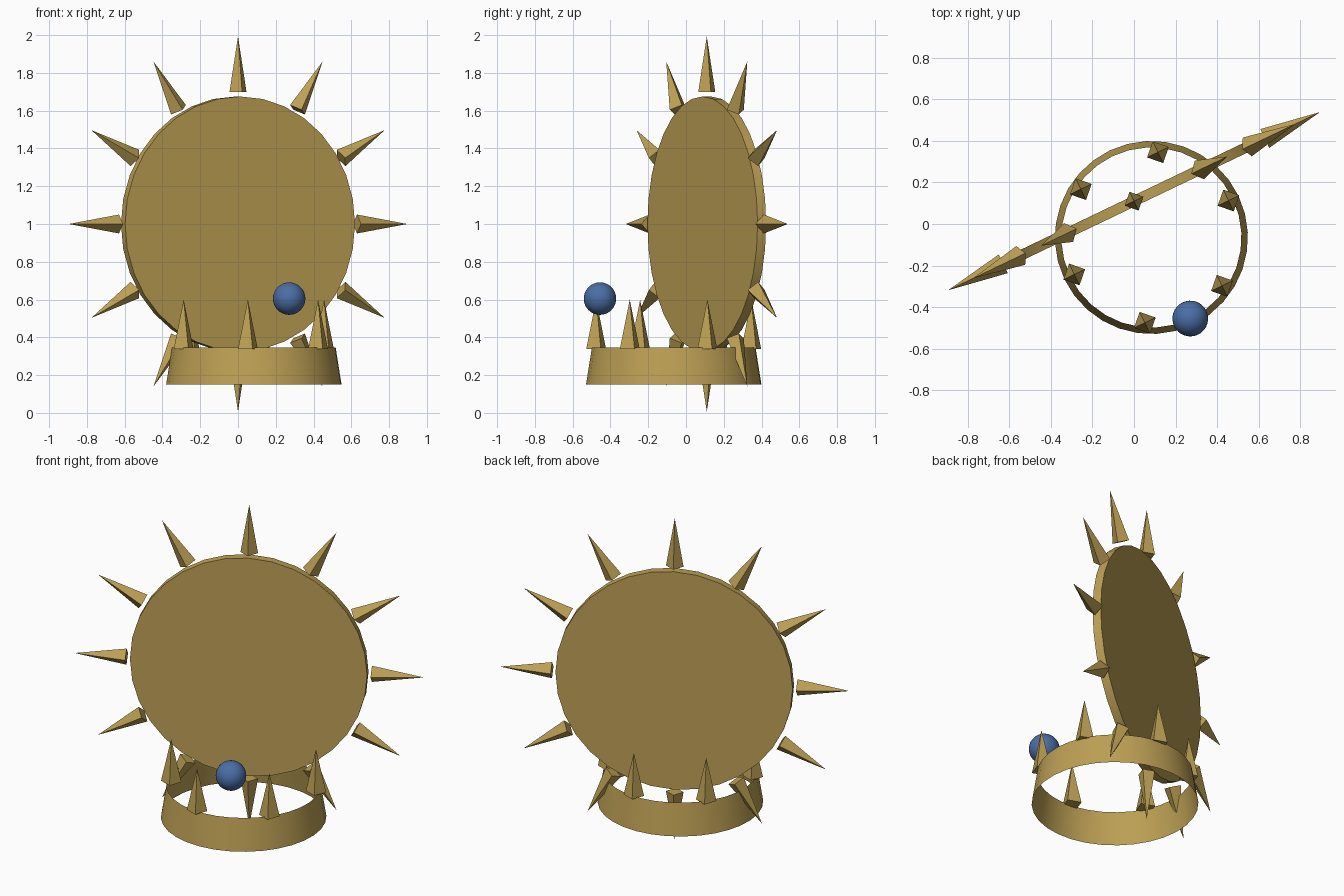
import bpy
from math import radians, sin, cos, pi
from mathutils import Matrix

if "Cube" in bpy.data.objects:
    bpy.data.objects.remove(bpy.data.objects["Cube"])

# Whole model is turned about z; parts are placed in the turned frame
BASE = Matrix.Translation((0, 0.11, 0)) @ Matrix.Rotation(radians(25.6), 4, 'Z')


def material(name, color):
    m = bpy.data.materials.new(name)
    m.diffuse_color = (*color, 1)
    m.use_nodes = True
    m.node_tree.nodes["Principled BSDF"].inputs["Base Color"].default_value = m.diffuse_color
    return m


gold = material("gold", (0.51, 0.35, 0.09))
blue = material("blue", (0.07, 0.155, 0.38))


def finish(name, mat, local, smooth=False):
    ob = bpy.context.object
    ob.name = name
    ob.data.materials.append(mat)
    if smooth:
        bpy.ops.object.shade_smooth_by_angle(angle=radians(30))
    ob.matrix_world = BASE @ local
    return ob


def spike(name, local, radius, depth):
    bpy.ops.mesh.primitive_cone_add(vertices=4, radius1=radius, radius2=0, depth=depth)
    return finish(name, gold, local)


# Upright sun disc
bpy.ops.mesh.primitive_cylinder_add(vertices=32, radius=0.675, depth=0.05)
finish("sun_disc", gold, Matrix.Translation((0, 0, 1)) @ Matrix.Rotation(pi / 2, 4, 'X'), True)

# Twelve rays floating just off the disc edge
for i in range(12):
    turn = Matrix.Rotation(i * pi / 6, 4, 'Y')
    spike("sun_ray", Matrix.Translation((0, 0, 1)) @ turn @ Matrix.Translation((0, 0, 0.846)), 0.05, 0.295)

# Open tapered crown band, in front of the disc
CROWN_Y = -0.194
bpy.ops.mesh.primitive_cone_add(vertices=32, radius1=0.465, radius2=0.434, depth=0.195, end_fill_type='NOTHING')
finish("crown_band", gold, Matrix.Translation((0, CROWN_Y, 0.2475)), True)

# Six crown points
for i in range(6):
    a = i * pi / 3
    spike("crown_point", Matrix.Translation((0.412 * cos(a), CROWN_Y + 0.412 * sin(a), 0.469)), 0.058, 0.262)

# Blue jewel at the front
bpy.ops.mesh.primitive_uv_sphere_add(segments=32, ring_count=16, radius=0.086)
finish("jewel", blue, Matrix.Translation((0, -0.627, 0.605)), True)
